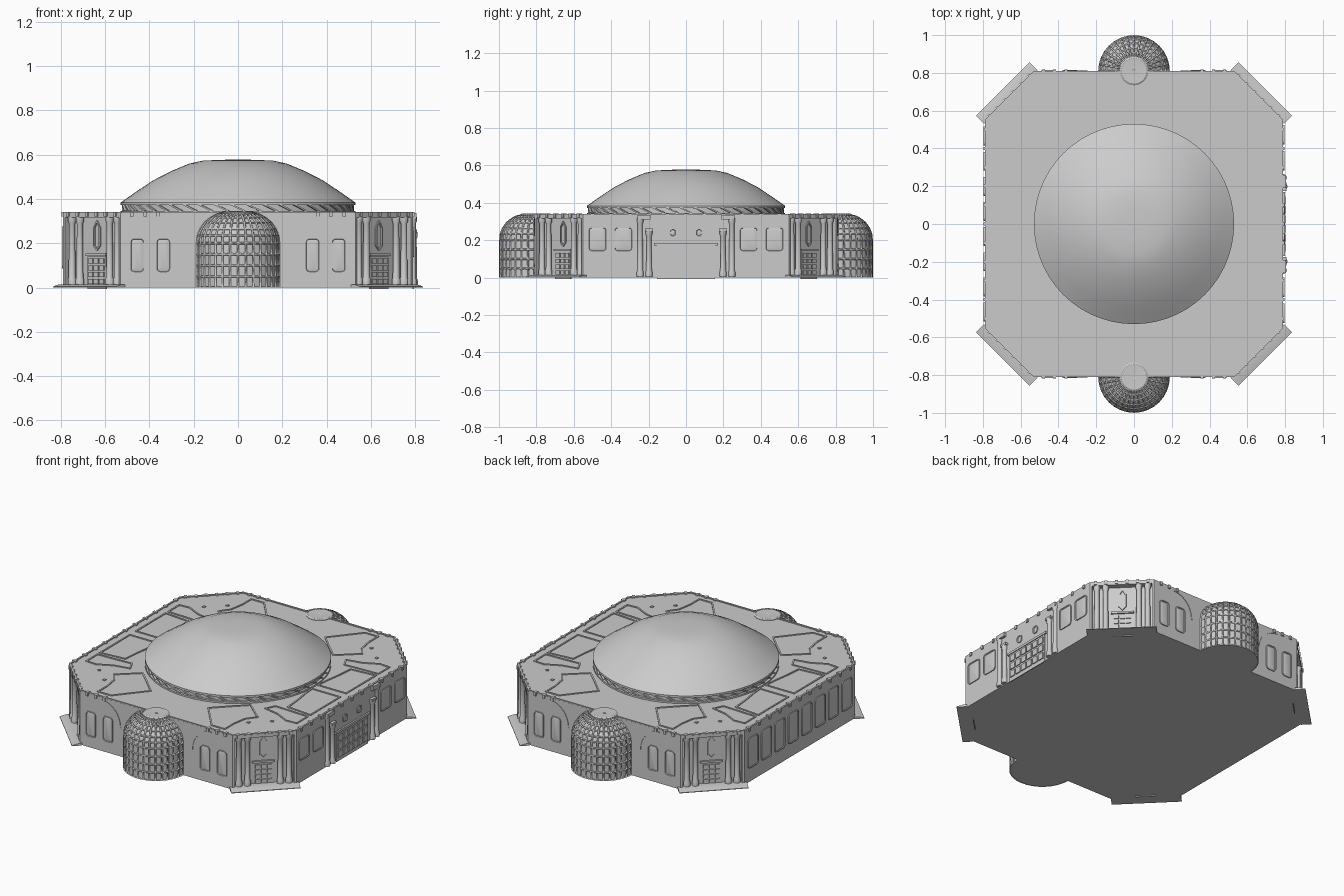
import bpy, bmesh
from math import sin, cos, pi, radians, hypot, atan2
from mathutils import Matrix, Vector

if "Cube" in bpy.data.objects:
    bpy.data.objects.remove(bpy.data.objects["Cube"])

H = 0.335  # roof height
T = Matrix.Translation


def finish(name, bm, angle=30):
    bmesh.ops.remove_doubles(bm, verts=bm.verts, dist=1e-5)
    bmesh.ops.recalc_face_normals(bm, faces=bm.faces)
    me = bpy.data.meshes.new(name)
    bm.to_mesh(me)
    bm.free()
    for p in me.polygons:
        p.use_smooth = True
    me.set_sharp_from_angle(angle=radians(angle))
    ob = bpy.data.objects.new(name, me)
    bpy.context.collection.objects.link(ob)
    return ob


def wall(x, y, deg):
    """Wall frame: u along the wall, v up, w outward."""
    a = radians(deg)
    return Matrix(((-sin(a), 0, cos(a), x), (cos(a), 0, sin(a), y), (0, 1, 0, 0), (0, 0, 0, 1)))


def box(bm, M, c, s):
    bmesh.ops.create_cube(bm, size=1, matrix=M @ T(c) @ Matrix.Diagonal((*s, 1)))


def rings(bm, M, loops, cap0=True):
    """Skin a list of closed loops and cap the ends."""
    vs = [[bm.verts.new(M @ Vector(p)) for p in lp] for lp in loops]
    n = len(vs[0])
    for a, b in zip(vs, vs[1:]):
        for i in range(n):
            bm.faces.new((a[i], a[(i + 1) % n], b[(i + 1) % n], b[i]))
    if cap0:
        bm.faces.new(vs[0][::-1])
    bm.faces.new(vs[-1])


def prism(bm, pts, z0, z1):
    rings(bm, Matrix(), [[(x, y, z) for x, y in pts] for z in (z0, z1)])


def lathe(bm, prof, seg, cx=0, cy=0, a0=0, a1=2 * pi):
    vs = [[bm.verts.new((cx + r * cos(a), cy + r * sin(a), z)) for r, z in prof]
          for a in (a0 + (a1 - a0) * i / seg for i in range(seg + 1))]
    for a, b in zip(vs, vs[1:]):
        for j in range(len(prof) - 1):
            bm.faces.new((a[j], b[j], b[j + 1], a[j + 1]))
    bmesh.ops.remove_doubles(bm, verts=bm.verts, dist=1e-5)


def ridge(bm, M, pts, wid, hgt, closed=True):
    """Thin square bead along a path in the local xy plane of M."""
    for p, q in zip(pts, pts[1:] + (pts[:1] if closed else [])):
        dx, dy = q[0] - p[0], q[1] - p[1]
        R = M @ T(((p[0] + q[0]) / 2, (p[1] + q[1]) / 2, 0)) @ Matrix.Rotation(atan2(dy, dx), 4, 'Z')
        box(bm, R, (0, 0, 0), (hypot(dx, dy) + wid * 0.5, wid, hgt * 2))


def window(bm, M, u, v, w, h, r=0.018):
    def loop(inset, depth):
        out = []
        for k, (sx, sy) in enumerate(((1, 1), (-1, 1), (-1, -1), (1, -1))):
            for j in range(5):
                a = k * pi / 2 + j * pi / 8
                rr = r - inset * 0.6
                out.append((u + sx * (w / 2 - inset - rr) + rr * cos(a),
                            v + sy * (h / 2 - inset - rr) + rr * sin(a), depth))
        return out
    rings(bm, M, [loop(0, 0), loop(0, .006), loop(.006, .006), loop(.008, .002), loop(.02, .005)], False)


def column(bm, M, u, v0, v1, w, r):
    c = lambda rr, v: [(u + rr * cos(i * pi / 6), v, w + rr * sin(i * pi / 6)) for i in range(12)]
    rings(bm, M, [c(r * 1.25, v0), c(r * 1.25, v0 + .025), c(r, v0 + .035), c(r * .88, v1 - .03),
                  c(r * 1.2, v1 - .018), c(r * 1.2, v1)])


def door(bm, M, u0, u1, v1, nu, nv, w):
    """Grid of raised panels inside a frame."""
    du, dv = (u1 - u0) / nu, (v1 - .012) / nv
    box(bm, M, ((u0 + u1) / 2, v1 / 2, w), (u1 - u0 + .012, v1 + .012, .006))
    for i in range(nu):
        for j in range(nv):
            box(bm, M, (u0 + du * (i + .5), .012 + dv * (j + .5), w + .003), (du * .8, dv * .75, .012))


front, back = wall(0, -.81, -90), wall(0, .81, 90)
right, left = wall(.79, 0, 0), wall(-.79, 0, 180)
corners = [wall(.66 * sx, .68 * sy, d) for sx, sy, d in ((1, 1, 45), (-1, 1, 135), (-1, -1, 225), (1, -1, 315))]

# Octagonal slabs and main body with recessed corner porches
octagon, notched = [], []
for M in corners:
    e = .13 * 2 ** .5
    loc = lambda u, w: tuple((M @ Vector((u, 0, w)))[:2])
    octagon += [loc(-e, 0), loc(e, 0)]
    notched += [loc(-e, 0), loc(-e + .012, 0), loc(-e + .012, -.036), loc(e - .012, -.036), loc(e - .012, 0), loc(e, 0)]
bm = bmesh.new()
prism(bm, notched, .01, .318)
finish("main_walls", bm)
bm = bmesh.new()
prism(bm, octagon, 0, .012)
finish("floor_slab", bm)
bm = bmesh.new()
prism(bm, octagon, .316, H)
finish("roof_slab", bm)

# Roof rim with studs
bm = bmesh.new()
ridge(bm, T((0, 0, H)), [(x * .993, y * .993) for x, y in octagon], .01, .006)
for M, us in [(right, [-.5 + .1 * i for i in range(11)]), (left, [-.5 + .1 * i for i in range(11)])] + \
        [(m, [-.48, -.42, -.36, .36, .42, .48]) for m in (front, back)] + \
        [(m, [-.15, -.09, -.03, .03, .09, .15]) for m in corners]:
    for u in us:
        box(bm, M, (u, H - .004, -.006), (.016, .022, .026))
finish("roof_rim", bm)

# Raised roof panel outlines, mirrored to four quadrants
panels = [
    [(.73, .03), (.73, .325), (.565, .31), (.555, .2), (.54, .1), (.535, .03)],
    [(.73, .35), (.73, .46), (.66, .465), (.57, .42), (.47, .4), (.5, .34), (.6, .345)],
    [(.44, .76), (.35, .76), (.2, .58), (.29, .49), (.375, .41), (.5, .52), (.455, .58), (.44, .67)],
]
bm = bmesh.new()
for sx in (1, -1):
    for sy in (1, -1):
        for p in panels:
            ridge(bm, T((0, 0, H)), [(x * sx, y * sy) for x, y in p], .009, .005)
        for x, y in ((.5, .61), (.6, .52)):
            box(bm, T((x * sx, y * sy, H)), (0, 0, 0), (.015, .015, .012))
finish("roof_panels", bm)

# Central dome on a braced ring
bm = bmesh.new()
lathe(bm, [(.515, H - .005), (.515, .372), (.53, .372), (.53, .384), (.5, .405), (.45, .44), (.38, .486),
           (.3, .527), (.22, .56), (.16, .573), (.08, .577), (0, .578)], 56)
finish("central_dome", bm)
bm = bmesh.new()
lathe(bm, [(.514, H - .002), (.53, H - .002), (.53, .345), (.514, .345)], 56)
for i in range(44):
    M = Matrix.Rotation(2 * pi * i / 44, 4, 'Z') @ T((.519, 0, .36)) @ Matrix.Rotation(radians(65), 4, 'X')
    box(bm, M, (0, 0, 0), (.012, .007, .075 * .95))
finish("dome_ring_braces", bm)

# Ribbed half-round towers at front and back
prof = [(.184, 0), (.184, .05), (.184, .1), (.184, .15), (.184, .2), (.18, .235), (.168, .265),
        (.148, .293), (.122, .314), (.095, .328), (.07, .333)]
for side, s in (("front", -1), ("back", 1)):
    a0 = 0 if s > 0 else pi
    bm = bmesh.new()
    lathe(bm, [(0, 0)] + prof + [(0, .333)], 32, 0, .81 * s, a0, a0 + pi)
    finish(side + "_tower", bm)
    bm = bmesh.new()
    lathe(bm, prof, 16, 0, .81 * s, a0, a0 + pi)
    ribs = finish(side + "_tower_ribs", bm)
    mod = ribs.modifiers.new("bars", 'WIREFRAME')
    mod.thickness = .011
    mod.offset = 0
    bm = bmesh.new()
    lathe(bm, [(.076, .325), (.076, .338), (.068, .343), (.03, .341), (.012, .341), (0, .334)], 32, 0, .81 * s)
    finish(side + "_tower_cap", bm)

# Windows on all four long walls
bm = bmesh.new()
for M in (front, back):
    for u in (-.455, -.337, .337, .455):
        window(bm, M, u, .145, .07, .16)
for u in (-.473, -.335, .335, .473):
    window(bm, right, u, .205, .103, .135)
for i in range(8):
    window(bm, left, -.465 + i * .133, .18, .1, .19)
finish("windows", bm)

# Curved mouldings beside the towers
bm = bmesh.new()
for M in (front, back):
    for s in (1, -1):
        arc = [(s * (.38 - .13 * sin(t)), .18 + .14 * cos(t)) for t in (i * pi / 16 for i in range(9))]
        ridge(bm, M, arc, .006, .003, False)
finish("wall_mouldings", bm)

# Large side entrance with pilasters
bm = bmesh.new()
door(bm, right, -.15, .15, .165, 6, 3, .002)
box(bm, right, (0, .178, .003), (.34, .014, .014))
finish("side_entrance", bm)
bm = bmesh.new()
for s in (1, -1):
    column(bm, right, s * .198, .005, .25, .004, .015)
    box(bm, right, (s * .198, .255, .003), (.045, .014, .03))
    column(bm, right, s * .245, .005, .318, 0, .015)
    box(bm, right, (s * .225, H - .012, .006), (.07, .026, .02))
    window(bm, right, s * .07, .24, .04, .045, .014)
finish("side_columns", bm)

# Corner porches: columns, door, ornament and ramp
bm, bd, br = bmesh.new(), bmesh.new(), bmesh.new()
for M in corners:
    for u in (-.145, -.095, .095, .145):
        column(bm, M, u, .012, .318, -.018, .016)
    door(bd, M, -.052, .052, .135, 3, 4, -.034)
    box(bd, M, (0, .148, -.03), (.13, .012, .014))
    ridge(bd, M @ T((0, 0, -.034)), [(0, .17), (.018, .19), (.018, .27), (0, .3), (-.018, .27), (-.018, .19)], .007, .005)
    rings(br, M, [[(u, 0, -.01), (u, .014, -.01), (u, .014, .012), (u, .004, .05), (u, 0, .05)] for u in (-.2, .2)])
finish("corner_columns", bm)
finish("corner_doors", bd)
finish("corner_ramps", br)
